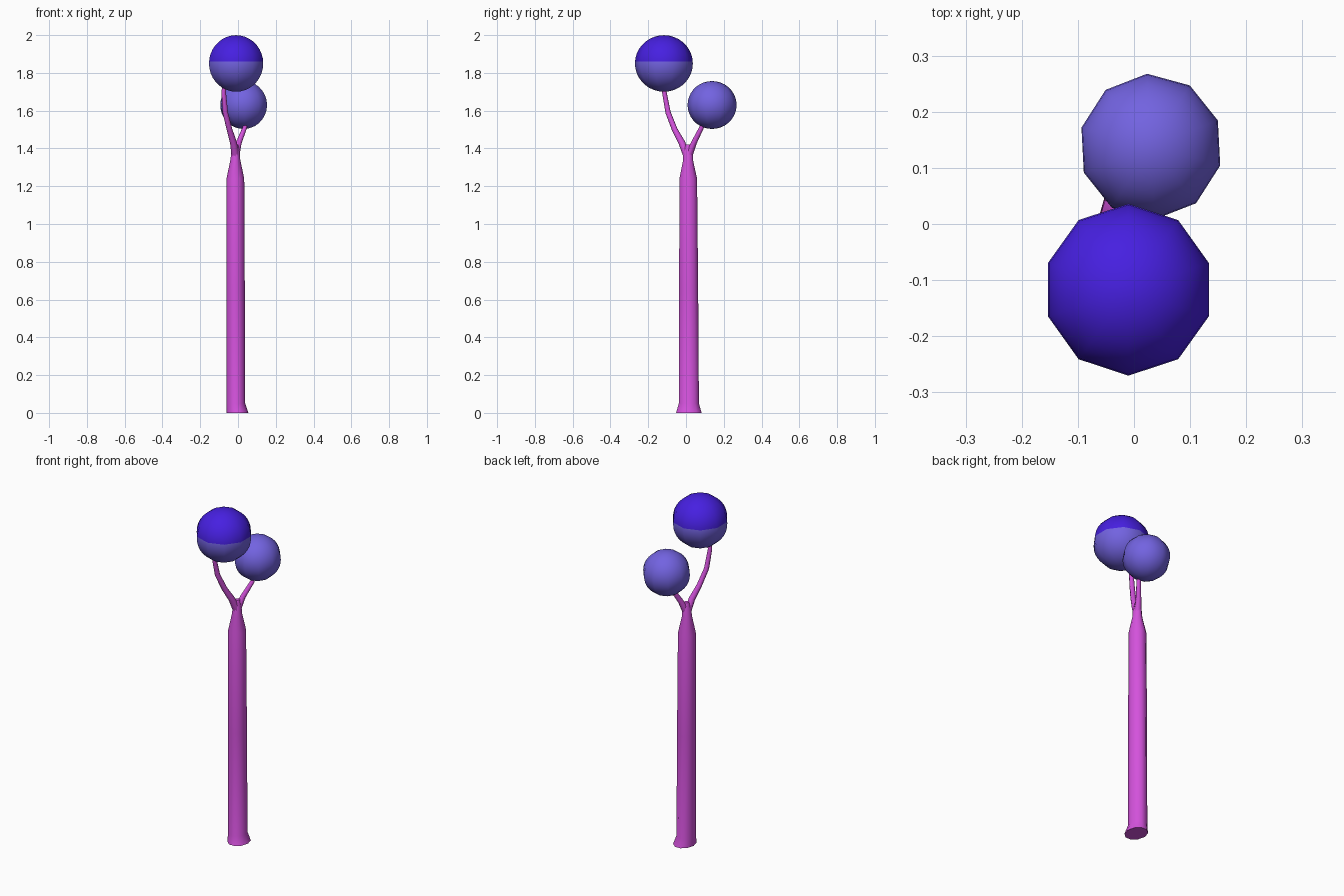
import bpy, bmesh, math
from mathutils import Matrix, Vector

if "Cube" in bpy.data.objects:
    bpy.data.objects.remove(bpy.data.objects["Cube"])


def material(name, rgb):
    m = bpy.data.materials.new(name)
    m.diffuse_color = (*rgb, 1)
    m.use_nodes = True
    m.node_tree.nodes["Principled BSDF"].inputs["Base Color"].default_value = m.diffuse_color
    return m


bark = material("magenta bark", (0.66, 0.085, 0.72))
deep = material("deep violet", (0.062, 0.014, 0.75))
light = material("soft violet", (0.17, 0.125, 0.75))


def finish(bm, name, mats, angle):
    me = bpy.data.meshes.new(name)
    bmesh.ops.recalc_face_normals(bm, faces=bm.faces)
    bm.to_mesh(me)
    bm.free()
    ob = bpy.data.objects.new(name, me)
    bpy.context.collection.objects.link(ob)
    for m in mats:
        me.materials.append(m)
    bpy.ops.object.select_all(action='DESELECT')
    ob.select_set(True)
    bpy.context.view_layer.objects.active = ob
    bpy.ops.object.shade_smooth_by_angle(angle=math.radians(angle))
    return ob


def tube(name, path, sides, level=False):
    """Skin rings of (x, y, z, rx, ry); rings follow the path unless level."""
    bm = bmesh.new()
    pts = [Vector(p[:3]) for p in path]
    rings = []
    for i, p in enumerate(path):
        t = pts[min(i + 1, len(pts) - 1)] - pts[max(i - 1, 0)]
        rot = Matrix.Identity(3) if level else Vector((0, 0, 1)).rotation_difference(t).to_matrix()
        ring = []
        for k in range(sides):
            a = 2 * math.pi * k / sides
            ring.append(bm.verts.new(pts[i] + rot @ Vector((p[3] * math.cos(a), p[4] * math.sin(a), 0))))
        rings.append(ring)
    for a, b in zip(rings, rings[1:]):
        for k in range(sides):
            j = (k + 1) % sides
            bm.faces.new((a[k], a[j], b[j], b[k]))
    bm.faces.new(rings[0][::-1])
    bm.faces.new(rings[-1])
    return finish(bm, name, [bark], 50)


def crown(name, centre, radius, turn, split=None):
    """Ten-sided round crown, with an optional darker cap above split."""
    bm = bmesh.new()
    mat = (Matrix.Translation(centre) @ Matrix.Rotation(math.radians(turn), 4, 'Z')
           @ Matrix.Diagonal((1, 1.015, 0.99, 1)))
    bmesh.ops.create_uvsphere(bm, u_segments=10, v_segments=18, radius=radius, matrix=mat)
    if split:
        bmesh.ops.bisect_plane(bm, geom=bm.verts[:] + bm.edges[:] + bm.faces[:],
                               plane_co=(0, 0, split), plane_no=(0, 0, 1), dist=1e-5)
        for f in bm.faces:
            f.material_index = int(f.calc_center_median().z > split)
    return finish(bm, name, [light, deep], 60)


# Trunk with flared foot and narrowed neck
tube("trunk", [(-0.003, 0.015, 0.0, 0.058, 0.071),
               (-0.012, 0.015, 0.05, 0.050, 0.056),
               (-0.013, 0.014, 0.65, 0.049, 0.053),
               (-0.014, 0.012, 1.24, 0.047, 0.049),
               (-0.014, 0.011, 1.34, 0.026, 0.027),
               (-0.013, 0.011, 1.39, 0.021, 0.027),
               (-0.012, 0.012, 1.42, 0.012, 0.014)], 10, level=True)

# Branches
tube("tall_branch", [(-0.014, 0.006, 1.36, 0.020, 0.020),
                     (-0.024, -0.022, 1.43, 0.018, 0.018),
                     (-0.045, -0.060, 1.50, 0.015, 0.015),
                     (-0.067, -0.095, 1.59, 0.014, 0.014),
                     (-0.076, -0.115, 1.70, 0.012, 0.012),
                     (-0.060, -0.118, 1.80, 0.010, 0.010)], 8)
tube("short_branch", [(-0.013, 0.014, 1.36, 0.020, 0.020),
                      (0.004, 0.042, 1.43, 0.015, 0.015),
                      (0.036, 0.082, 1.51, 0.012, 0.012),
                      (0.036, 0.115, 1.59, 0.010, 0.010)], 8)

# Crowns
crown("large_crown", (-0.01, -0.117, 1.85), 0.151, 0, split=1.861)
crown("small_crown", (0.03, 0.138, 1.63), 0.128, 3)
